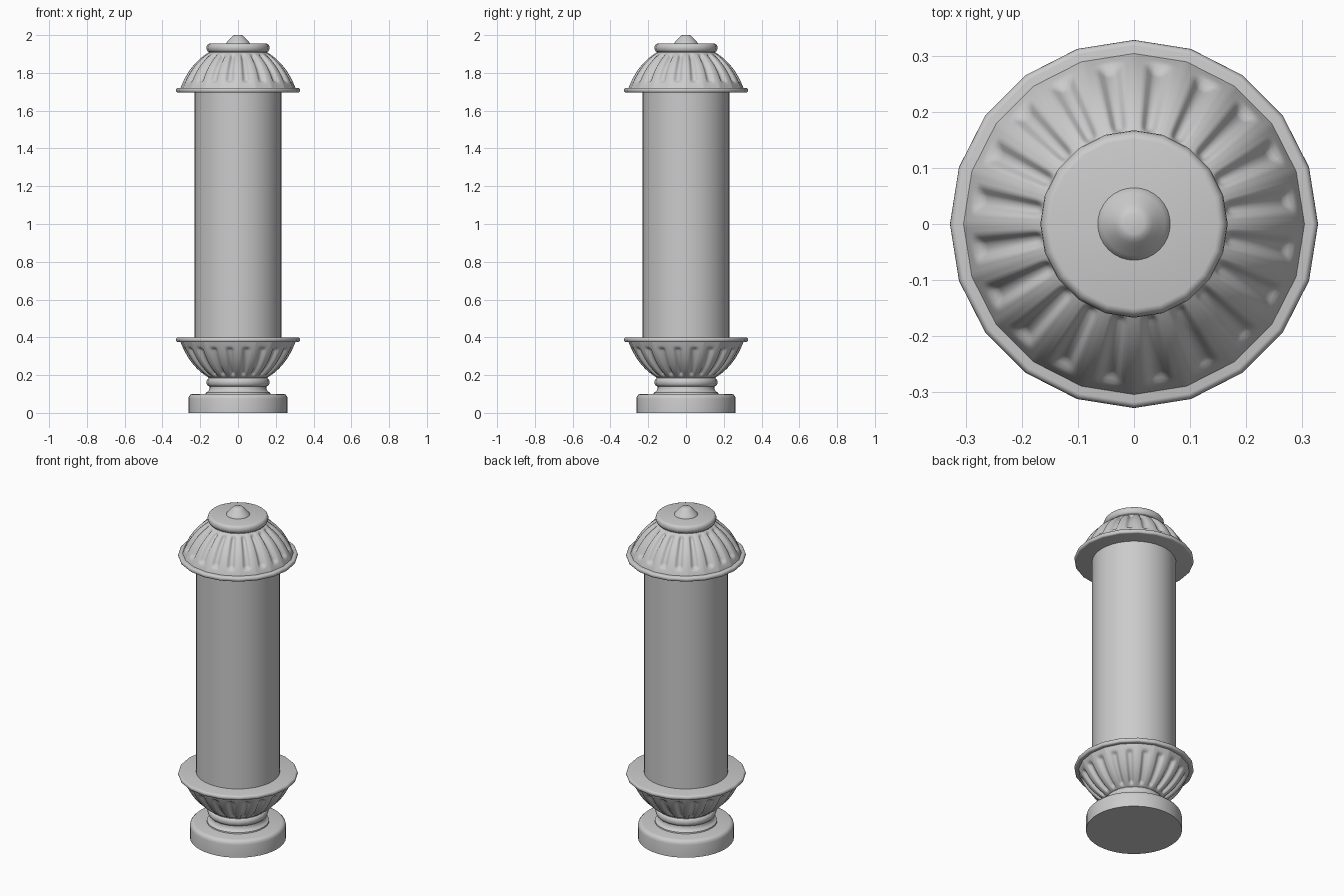
import bpy, bmesh
from math import pi, sin, cos, radians, atan2

if "Cube" in bpy.data.objects:
    bpy.data.objects.remove(bpy.data.objects["Cube"])


def finish(name, bm, angle=35):
    bmesh.ops.remove_doubles(bm, verts=bm.verts, dist=1e-5)
    bmesh.ops.recalc_face_normals(bm, faces=bm.faces)
    me = bpy.data.meshes.new(name)
    bm.to_mesh(me)
    bm.free()
    ob = bpy.data.objects.new(name, me)
    bpy.context.collection.objects.link(ob)
    bpy.ops.object.select_all(action='DESELECT')
    ob.select_set(True)
    bpy.context.view_layer.objects.active = ob
    bpy.ops.object.shade_smooth_by_angle(angle=radians(angle))
    return ob


def lathe(name, profile, sides):
    """Closed solid turned from (radius, z) points; ends are capped."""
    bm = bmesh.new()
    rings = [[bm.verts.new((r * cos(2 * pi * i / sides), r * sin(2 * pi * i / sides), z))
              for i in range(sides)] for r, z in profile]
    for a, b in zip(rings, rings[1:]):
        for i in range(sides):
            j = (i + 1) % sides
            bm.faces.new((a[i], a[j], b[j], b[i]))
    bm.faces.new(rings[0])
    bm.faces.new(rings[-1])
    return finish(name, bm)


FLUTES = 20          # one flute in the middle of every facet
MIRROR = 2.095       # lower parts are the upper ones turned upside down


def smoothstep(a, b, x):
    t = min(1, max(0, (x - a) / (b - a)))
    return t * t * (3 - 2 * t)


def bell(name, place, sub=14, rows=32):
    """Fluted dome: 20 facets with a rounded groove pressed into each."""
    bm = bmesh.new()
    rings = []
    p0, p1, p2 = (0.305, 1.718), (0.255, 1.85), (0.155, 1.908)
    for k in range(rows + 1):
        s = k / rows
        r, z = [(1 - s) ** 2 * p0[i] + 2 * s * (1 - s) * p1[i] + s * s * p2[i] for i in (0, 1)]
        dr, dz = [2 * (1 - s) * (p1[i] - p0[i]) + 2 * s * (p2[i] - p1[i]) for i in (0, 1)]
        ln = (dr * dr + dz * dz) ** 0.5
        nr, nz = dz / ln, -dr / ln
        ends = smoothstep(0.10, 0.20, s) * (1 - smoothstep(0.86, 0.96, s))
        ring = []
        for i in range(FLUTES * sub):
            u = (i % sub) / sub * 2 - 1                    # -1..1 across the facet
            a = 2 * pi * i / (FLUTES * sub)
            flat = cos(pi / FLUTES) / cos(u * pi / FLUTES)
            d = 0.014 * ends * (1 - smoothstep(0.12, 0.6, abs(u)))
            rr = r * flat - nr * d
            ring.append(bm.verts.new((rr * cos(a), rr * sin(a), place(z - nz * d))))
        rings.append(ring)
    n = FLUTES * sub
    for a, b in zip(rings, rings[1:]):
        for i in range(n):
            j = (i + 1) % n
            bm.faces.new((a[i], a[j], b[j], b[i]))
    return finish(name, bm, 60)


# rounded band used for the wide rims and the narrow collars
def band(name, r, z0, z1, round_, place):
    zc, h = (z0 + z1) / 2, (z1 - z0) / 2
    pts = [(r - round_ + round_ * cos(t), zc + h * sin(t))
           for t in [radians(-90 + 180 * k / 8) for k in range(9)]]
    return lathe(name, [(rr, place(z)) for rr, z in pts], FLUTES)


# upper and lower fluted assemblies
for label, place in (("upper", lambda z: z), ("lower", lambda z: MIRROR - z)):
    band(label + "_rim", 0.328, 1.695, 1.721, 0.010, place)
    bell(label + "_fluted_bell", place)
    lathe(label + "_neck", [(0.155, place(1.89)), (0.155, place(1.92))], FLUTES)
    band(label + "_collar", 0.167, 1.910, 1.955, 0.016, place)

# shaft
lathe("shaft", [(0.23, 0.39), (0.23, 1.70)], 40)

# top knob
lathe("top_knob", [(0.066, 1.950), (0.064, 1.957), (0.056, 1.966), (0.044, 1.979),
                   (0.034, 1.990), (0.026, 1.997), (0.018, 2.0)], 32)

# foot: drum with rounded shoulder, flaring up into the lower collar
lathe("foot", [(0.263, 0.0), (0.263, 0.075), (0.260, 0.088), (0.252, 0.097), (0.238, 0.101)], 40)
lathe("foot_flare", [(0.172, 0.098), (0.170, 0.108), (0.160, 0.113), (0.153, 0.122),
                     (0.150, 0.132), (0.150, 0.15)], 40)
